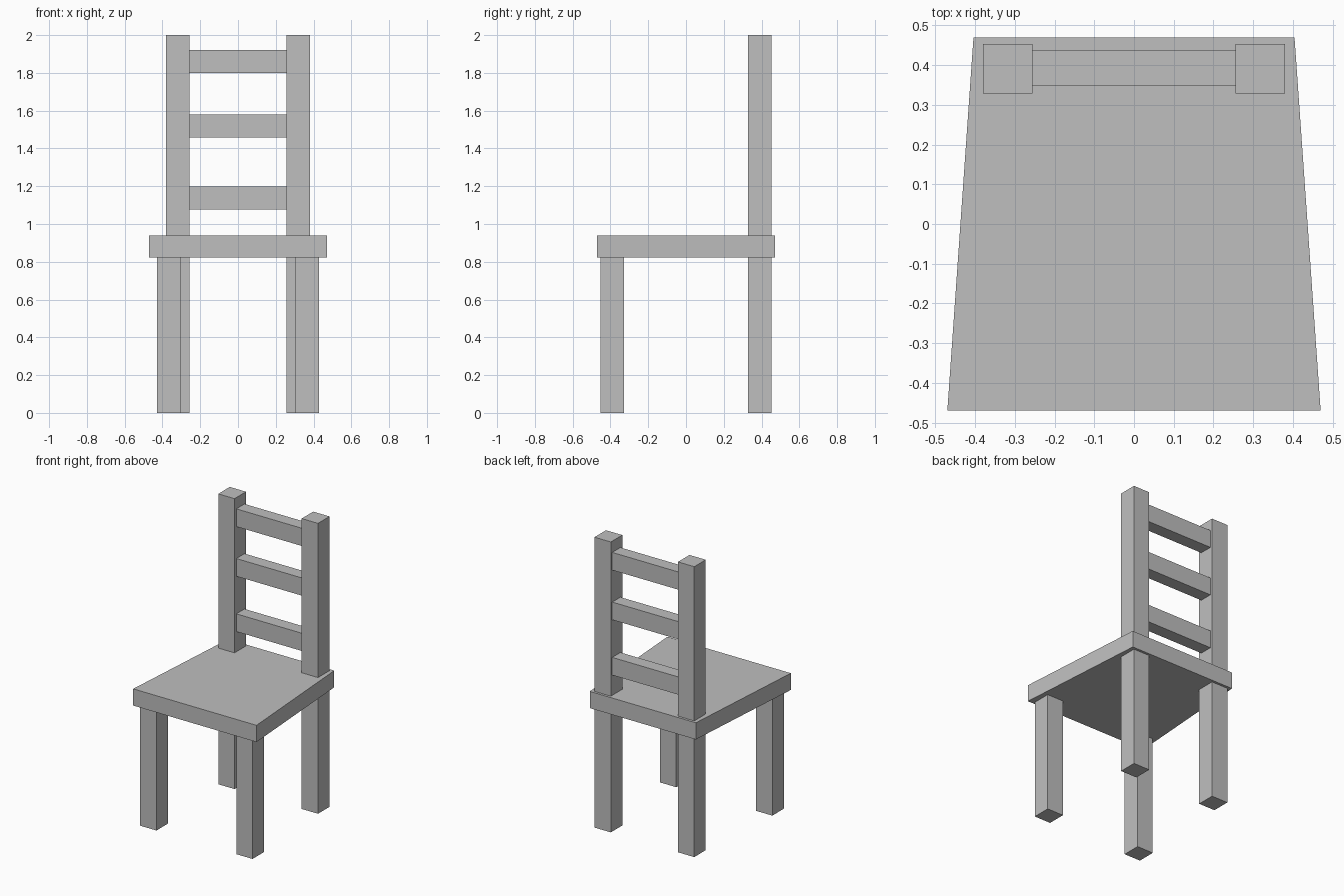
import bpy
import bmesh

if "Cube" in bpy.data.objects:
    bpy.data.objects.remove(bpy.data.objects["Cube"], do_unlink=True)

# Single plain grey finish
grey = bpy.data.materials.new("plain_grey")
grey.use_nodes = True
grey.diffuse_color = (0.52, 0.52, 0.52, 1)
grey.node_tree.nodes["Principled BSDF"].inputs["Base Color"].default_value = grey.diffuse_color


def block(name, x, y, z, back_taper=1.0):
    """Box between (min, max) ranges; back_taper narrows its rear edge."""
    bm = bmesh.new()
    bmesh.ops.create_cube(bm, size=1)
    for v in bm.verts:
        rear = v.co.y > 0
        v.co = [r[0] if c < 0 else r[1] for c, r in zip(v.co, (x, y, z))]
        if rear:
            v.co.x *= back_taper
    mesh = bpy.data.meshes.new(name)
    bm.to_mesh(mesh)
    bm.free()
    mesh.materials.append(grey)
    obj = bpy.data.objects.new(name, mesh)
    bpy.context.collection.objects.link(obj)
    return obj


seat_bottom, seat_top = 0.823, 0.938
post_inner, post_outer = 0.256, 0.38

# Tapered seat
block("seat", (-0.47, 0.47), (-0.47, 0.47), (seat_bottom, seat_top), back_taper=0.86)

# Legs and back posts, mirrored on both sides
for side, s in (("left", 1), ("right", -1)):
    front = sorted((s * 0.304, s * 0.428))
    back = sorted((s * post_inner, s * post_outer))
    block(f"{side}_front_leg", front, (-0.453, -0.328), (0, seat_bottom))
    block(f"{side}_back_leg", back, (0.328, 0.453), (0, seat_bottom))
    block(f"{side}_back_post", back, (0.328, 0.453), (seat_top, 2))

# Back rails between the posts
for name, z in (("lower", 1.077), ("middle", 1.458), ("upper", 1.8)):
    block(f"{name}_back_rail", (-post_inner, post_inner), (0.348, 0.437), (z, z + 0.122))
